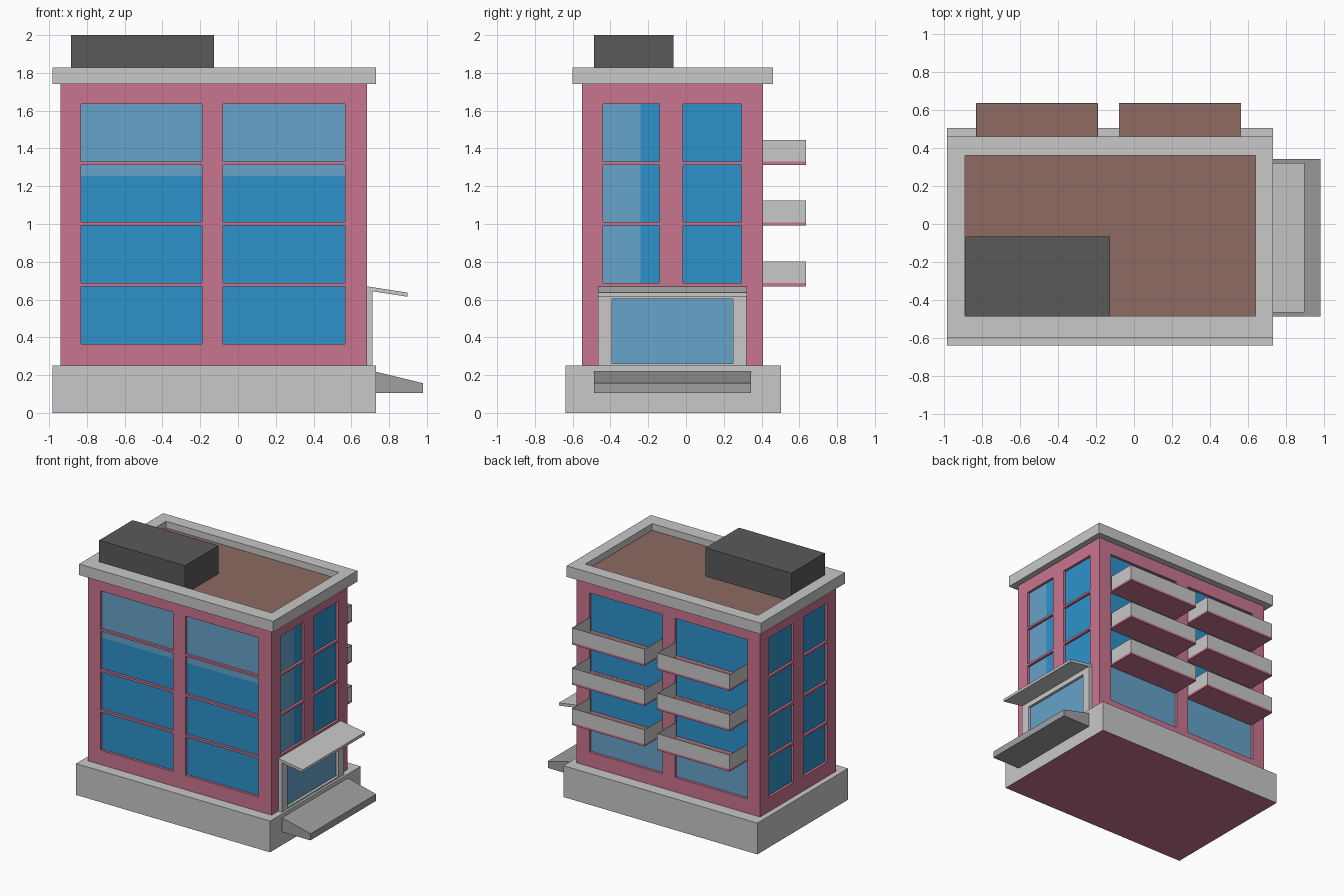
import bpy, bmesh
from mathutils import Vector

if "Cube" in bpy.data.objects:
    bpy.data.objects.remove(bpy.data.objects["Cube"])


def mat(name, r, g, b):
    m = bpy.data.materials.new(name)
    m.diffuse_color = (r, g, b, 1)
    m.use_nodes = True
    m.node_tree.nodes["Principled BSDF"].inputs["Base Color"].default_value = m.diffuse_color
    return m


PINK = mat("pink wall", 0.584, 0.178, 0.275)
STONE = mat("light grey", 0.58, 0.58, 0.58)
RAMP = mat("mid grey", 0.35, 0.35, 0.35)
DARK = mat("dark grey", 0.102, 0.102, 0.102)
BROWN = mat("brown floor", 0.27, 0.147, 0.122)
BLUE = mat("blue glass", 0.026, 0.29, 0.597)
PALE = mat("pale glass", 0.133, 0.367, 0.59)


def finish(name, bm, mats):
    me = bpy.data.meshes.new(name)
    bm.to_mesh(me)
    bm.free()
    for m in mats:
        me.materials.append(m)
    ob = bpy.data.objects.new(name, me)
    bpy.context.collection.objects.link(ob)
    return ob


def loft(name, rings, mats, rule=None):
    """Closed solid through a list of vertex rings; rule(face) gives material_index."""
    bm = bmesh.new()
    loops = [[bm.verts.new(p) for p in r] for r in rings]
    n = len(loops[0])
    for a, b in zip(loops, loops[1:]):
        for i in range(n):
            j = (i + 1) % n
            bm.faces.new((a[i], a[j], b[j], b[i]))
    bm.faces.new(loops[0][::-1])
    bm.faces.new(loops[-1])
    bmesh.ops.recalc_face_normals(bm, faces=bm.faces[:])
    bm.normal_update()
    if rule:
        for f in bm.faces:
            f.material_index = rule(f)
    return finish(name, bm, mats)


def rect(x0, x1, y0, y1, z):
    return [(x0, y0, z), (x1, y0, z), (x1, y1, z), (x0, y1, z)]


def box(name, x0, x1, y0, y1, z0, z1, mats, rule=None):
    return loft(name, [rect(x0, x1, y0, y1, z0), rect(x0, x1, y0, y1, z1)], mats, rule)


def extrude_y(name, profile, y0, y1, m):
    return loft(name, [[(x, y, z) for x, z in profile] for y in (y0, y1)], [m])


X0, X1, Y0, Y1, Z0, Z1 = -0.94, 0.682, -0.55, 0.408, 0.25, 1.75
ROWS = [(0.365, 0.67), (0.687, 0.992), (1.01, 1.313), (1.33, 1.635)]
XCOLS = [(-0.83, -0.19), (-0.08, 0.567)]
YCOLS = [(-0.44, -0.14), (-0.015, 0.293)]


def wall(name, origin, right, normal, span, cols, rows, ucuts=(), zcuts=(),
         pale=lambda u, z: False, depth=0.02):
    """Wall with recessed windows; panes split at the cuts and coloured by rule."""
    bm = bmesh.new()
    o, r, n = Vector(origin), Vector(right), Vector(normal)

    def quad(pts, mi):
        f = bm.faces.new([bm.verts.new(o + r * u + Vector((0, 0, z)) - n * d) for u, z, d in pts])
        f.material_index = mi

    def flat(a, b, c, e, d, mi):
        quad([(a, c, d), (b, c, d), (b, e, d), (a, e, d)], mi)

    def steps(pairs, lo, hi):
        return [lo] + sorted(v for p in pairs for v in p) + [hi]

    us, zs = steps(cols, *span), steps(rows, Z0, Z1)
    for i, (a, b) in enumerate(zip(us, us[1:])):
        for j, (c, e) in enumerate(zip(zs, zs[1:])):
            if not (i % 2 and j % 2):
                flat(a, b, c, e, 0, 0)
                continue
            ring = [(a, c), (b, c), (b, e), (a, e)]
            for k in range(4):                       # reveals
                p, q = ring[k], ring[(k + 1) % 4]
                quad([(*p, 0), (*q, 0), (*q, depth), (*p, depth)], 0)
            pu = [a] + [v for v in ucuts if a < v < b] + [b]
            pz = [c] + [v for v in zcuts if c < v < e] + [e]
            for s, t in zip(pu, pu[1:]):             # panes
                for v, w in zip(pz, pz[1:]):
                    flat(s, t, v, w, depth, 2 if pale((s + t) / 2, (v + w) / 2) else 1)
    bmesh.ops.remove_doubles(bm, verts=bm.verts[:], dist=1e-5)
    return finish(name, bm, [PINK, BLUE, PALE])


def flip(pairs):
    return sorted((-b, -a) for a, b in pairs)


# Four window walls
wall("front_wall", (0, Y0, 0), (1, 0, 0), (0, -1, 0), (X0, X1), XCOLS, ROWS,
     zcuts=[1.255], pale=lambda u, z: z > 1.255)
wall("right_wall", (X1, 0, 0), (0, 1, 0), (1, 0, 0), (Y0, Y1), YCOLS, ROWS[1:],
     ucuts=[-0.24], pale=lambda u, z: u < -0.24)
wall("back_wall", (0, Y1, 0), (-1, 0, 0), (0, 1, 0), (-X1, -X0), flip(XCOLS), ROWS,
     pale=lambda u, z: z < 0.67)
wall("left_wall", (X0, 0, 0), (0, -1, 0), (-1, 0, 0), (-Y1, -Y0), flip(YCOLS), ROWS)

# Plinth with pink underside
box("plinth", -0.983, 0.73, -0.638, 0.504, 0, 0.25, [STONE, PINK],
    lambda f: 1 if f.normal.z < -0.5 else 0)

# Parapet ring with sunken brown roof, and rooftop unit
outer, inner = (-0.983, 0.73, -0.6, 0.461), (-0.888, 0.638, -0.485, 0.36)
loft("parapet_roof", [rect(*outer, 1.74), rect(*outer, 1.828), rect(*inner, 1.828), rect(*inner, 1.775)],
     [STONE, BROWN], lambda f: 1 if f.normal.z > 0.5 and f.calc_center_median().z < 1.8 else 0)
box("roof_unit", -0.885, -0.127, -0.486, -0.065, 1.77, 2.0, [DARK])

# Balconies: slab plus three thin parapet panels
T, YB = 0.004, 0.635
for x0, x1 in XCOLS:
    x1 = min(x1, 0.563)
    for _, z in ROWS[:3]:
        box("balcony_slab", x0, x1, Y1 - 0.005, YB, z, z + 0.017, [PINK, BROWN],
            lambda f: 1 if f.normal.z > 0.5 else 0)
        for a, b, c, d in ((x0, x1, YB - T, YB), (x0, x0 + T, Y1, YB - T), (x1 - T, x1, Y1, YB - T)):
            box("balcony_panel", a, b, c, d, z + 0.017, z + 0.132, [STONE])

# Entrance: frame, glass, sloping canopy and ramp
for a, b, c, d in ((-0.465, -0.392, 0.25, 0.65), (0.25, 0.32, 0.25, 0.65),
                   (-0.392, 0.25, 0.603, 0.65), (-0.392, 0.25, 0.25, 0.262)):
    box("door_frame", X1 - 0.005, 0.713, a, b, c, d, [STONE])
box("door_glass", X1 - 0.005, 0.692, -0.392, 0.25, 0.262, 0.603, [PALE])
extrude_y("canopy", [(X1, 0.67), (0.897, 0.637), (0.897, 0.615), (X1, 0.648)], -0.465, 0.322, STONE)
extrude_y("ramp", [(0.73, 0.218), (0.98, 0.157), (0.98, 0.104), (0.73, 0.104)], -0.486, 0.343, RAMP)
